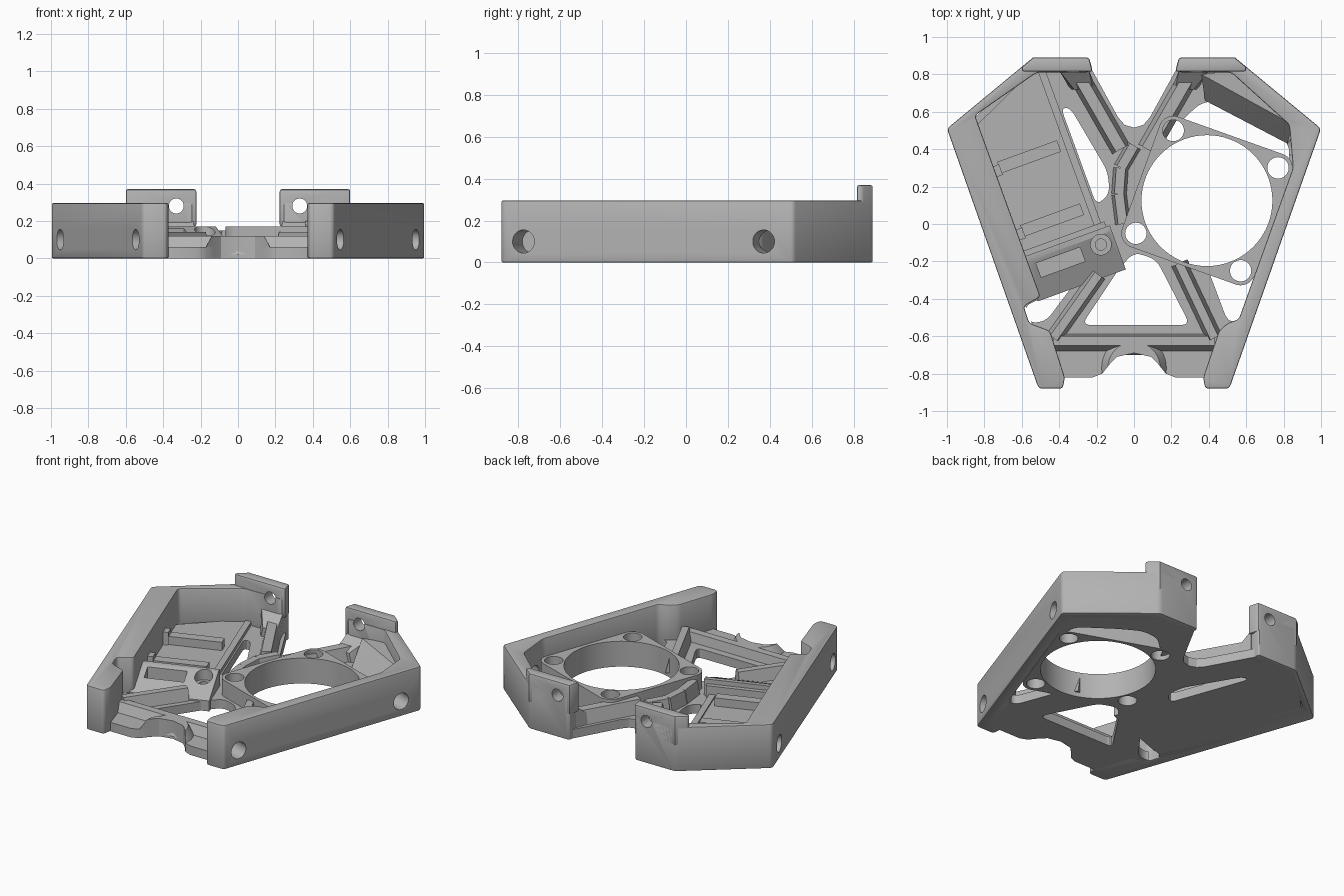
import bpy, bmesh, math
from mathutils import Vector, Matrix

if "Cube" in bpy.data.objects:
    bpy.data.objects.remove(bpy.data.objects["Cube"])

grey = bpy.data.materials.new("plain grey")
grey.use_nodes = True
colour = (0.45, 0.45, 0.45, 1)
grey.diffuse_color = colour
grey.node_tree.nodes["Principled BSDF"].inputs["Base Color"].default_value = colour


def finish(name, bm):
    bmesh.ops.recalc_face_normals(bm, faces=bm.faces)
    mesh = bpy.data.meshes.new(name)
    bm.to_mesh(mesh)
    bm.free()
    mesh.materials.append(grey)
    ob = bpy.data.objects.new(name, mesh)
    bpy.context.collection.objects.link(ob)
    return ob


def rounded(pts, r, n=5):
    out = []
    for i, p in enumerate(pts):
        p, a, b = Vector(p), Vector(pts[i - 1]), Vector(pts[(i + 1) % len(pts)])
        s = p + (a - p).normalized() * min(r, (a - p).length * 0.45)
        e = p + (b - p).normalized() * min(r, (b - p).length * 0.45)
        for k in range(n + 1):
            t = k / n
            out.append(s * (1 - t) ** 2 + p * 2 * t * (1 - t) + e * t * t)
    return out


def prism(name, pts, z0, z1):
    bm = bmesh.new()
    face = bm.faces.new([bm.verts.new((p[0], p[1], z0)) for p in pts])
    top = bmesh.ops.extrude_face_region(bm, geom=[face])
    for v in top["geom"]:
        if isinstance(v, bmesh.types.BMVert):
            v.co.z = z1
    return finish(name, bm)


def hull(name, pts):
    bm = bmesh.new()
    for p in pts:
        bm.verts.new(p)
    bmesh.ops.convex_hull(bm, input=bm.verts)
    bmesh.ops.dissolve_limit(bm, angle_limit=0.01, verts=bm.verts, edges=bm.edges)
    return finish(name, bm)


def rod(name, centre, axis, r, length, r2=None, n=40):
    bm = bmesh.new()
    turn = Vector((0, 0, 1)).rotation_difference(Vector(axis)).to_matrix().to_4x4()
    bmesh.ops.create_cone(bm, cap_ends=True, segments=n, radius1=r, radius2=r if r2 is None else r2,
                          depth=length, matrix=Matrix.Translation(centre) @ turn)
    return finish(name, bm)


def rib(name, a, b, bottom, top, z0, z1):
    a, b = Vector(a), Vector(b)
    side = (b - a).normalized().orthogonal()
    pts = []
    for p in (a, b):
        for w, z in ((bottom, z0), (top, z1)):
            for s in (-1, 1):
                q = p + side * w * s / 2
                pts.append((q.x, q.y, z))
    return hull(name, pts)


def bake(ob, mod):
    deps = bpy.context.evaluated_depsgraph_get()
    new = bpy.data.meshes.new_from_object(ob.evaluated_get(deps))
    ob.modifiers.remove(mod)
    ob.data = new


def cut(ob, cutters):
    for c in cutters:
        m = ob.modifiers.new("cut", "BOOLEAN")
        m.operation, m.solver, m.object = "DIFFERENCE", "EXACT", c
        bake(ob, m)


def bevel(ob, width):
    m = ob.modifiers.new("bevel", "BEVEL")
    m.width, m.segments, m.limit_method, m.angle_limit = width, 2, "ANGLE", math.radians(40)
    bake(ob, m)


def mirrored(half):
    return half + [(-x, y) for x, y in reversed(half) if abs(x) > 1e-4]


# Cutters
cutters = []
fan, lugs = (0.39, 0.125), [(0.21, 0.50), (0.77, 0.30), (0.57, -0.25), (0.01, -0.05)]
ring_cuts = [rod("fan_cutter", (*fan, 0.1), (0, 0, 1), 0.35, 0.6, n=72)]
ring_cuts += [rod("lug_cutter", (*p, 0.1), (0, 0, 1), 0.057, 0.6) for p in lugs]
openings = [
    [(-0.28, -0.54), (-0.08, -0.24), (0.0, -0.15), (0.12, -0.19), (0.30, -0.54)],
    [(-0.39, 0.62), (-0.34, 0.62), (-0.14, 0.28), (-0.13, 0.16), (-0.20, 0.10)],
    [(-0.59, -0.44), (-0.32, -0.32), (-0.47, -0.52), (-0.56, -0.53)],
    [(0.24, 0.54), (0.36, 0.65), (0.48, 0.66), (0.62, 0.58), (0.83, 0.43), (0.83, 0.31), (0.6, 0.3)],
    [(0.38, -0.2), (0.50, -0.52), (0.56, -0.52), (0.70, -0.1), (0.84, 0.28), (0.6, 0.1)],
]
floor_cuts = [prism("opening_cutter", rounded(p, 0.05), -0.1, 0.5) for p in openings]
bolt_cuts, tab_cuts = [], []
for s in (-1, 1):
    for y in (-0.775, 0.37):
        x = 1 - 0.3525 * (0.51 - y)
        bolt_cuts.append(rod("bolt_cutter", (s * x, y, 0.1), (s * 0.943, -0.333, 0), 0.055, 0.28))
    tab_cuts.append(rod("tab_cutter", (s * 0.33, 0.85, 0.28), (0, 1, 0), 0.04, 0.4))
notch = [(0, -0.69), (0.09, -0.71), (0.13, -0.75), (0.17, -0.80), (0.22, -0.82)]
notch_cut = prism("notch_cutter", mirrored(notch + [(0.22, -1.1)]), -0.1, 0.5)
cutters += ring_cuts + floor_cuts + bolt_cuts + tab_cuts + [notch_cut]

# Floor
half = [(0, 0.515), (0.05, 0.53), (0.085, 0.57), (0.25, 0.87), (0.54, 0.87),
        (0.92, 0.5), (0.45, -0.8), (0.37, -0.82)] + notch[::-1]
base = prism("floor_plate", mirrored(half), 0, 0.06)
cut(base, floor_cuts + ring_cuts + bolt_cuts)

# Side walls with the back returns
inner_left = [(-0.37, -0.82), (-0.45, -0.57), (-0.56, -0.53), (-0.59, -0.44), (-0.50, -0.39),
              (-0.85, 0.58), (-0.52, 0.81)]
inner_right = [(0.37, -0.82), (0.455, -0.57), (0.50, -0.53), (0.56, -0.51), (0.85, 0.30),
               (0.83, 0.53), (0.52, 0.81)]
for name, s, inner in (("left", 1, inner_right), ("right", -1, inner_left)):
    outer = [(0.24, 0.81), (0.24, 0.89), (0.54, 0.89), (1, 0.51), (0.51, -0.88), (0.38, -0.88)]
    wall = prism(name + "_wall", rounded(inner + [(s * x, y) for x, y in outer], 0.02, 3), 0, 0.295)
    bevel(wall, 0.008)
    cut(wall, bolt_cuts + tab_cuts)
    # Raised back tab
    tab = prism(name + "_tab", [(s * x, y) for x, y in
                ((0.22, 0.815), (0.24, 0.89), (0.54, 0.89), (0.60, 0.84), (0.60, 0.815))], 0.17, 0.37)
    bevel(tab, 0.012)
    cut(tab, tab_cuts)
    # Gusset under the tab and the arm of the fork
    hull(name + "_gusset", [(s * x, y, z) for x, y, z in
         ((0.24, 0.82, 0.03), (0.40, 0.82, 0.03), (0.24, 0.82, 0.2), (0.40, 0.82, 0.2),
          (0.20, 0.72, 0.03), (0.34, 0.72, 0.03), (0.22, 0.72, 0.12), (0.32, 0.72, 0.12))])
    rib(name + "_fork_rib", (s * 0.30, 0.80), (s * 0.07, 0.40), 0.12, 0.06, 0.03, 0.15)

# Sloped ledge in the back corner
hull("back_corner_ledge", [(0.52, 0.82, 0.02), (0.85, 0.53, 0.02), (0.82, 0.43, 0.02), (0.48, 0.66, 0.02),
     (0.52, 0.82, 0.21), (0.85, 0.53, 0.21), (0.82, 0.43, 0.07), (0.48, 0.66, 0.07), (0.36, 0.8, 0.02),
     (0.36, 0.8, 0.2), (0.38, 0.66, 0.06)])

# Fan ring with four lugs
ring = hull("fan_ring", [(x + 0.078 * math.cos(a), y + 0.078 * math.sin(a), z) for x, y in lugs
            for z in (0, 0.17) for a in [k * math.tau / 32 for k in range(32)]])
cut(ring, ring_cuts)

# Spine and diagonal ribs
path = [(0.0, 0.42), (-0.07, 0.30), (-0.08, 0.16), (-0.06, 0.0)]
for a, b in zip(path, path[1:]):
    rib("spine_rib", a, b, 0.09, 0.05, 0.03, 0.15)
for s, top in ((1, (0.24, -0.21)), (-1, (-0.19, -0.27))):
    rib("diagonal_rib", top, (s * 0.43, -0.61), 0.10, 0.045, 0.03, 0.14)

# Front crossmember and saddle
hull("front_rib", [(s * 0.43, y, z) for s in (-1, 1) for y, z in
     ((-0.58, 0.02), (-0.70, 0.02), (-0.60, 0.12), (-0.65, 0.12))])
saddle = rod("front_saddle", (0, -0.77, 0.075), (0, 0, 1), 0.19, 0.09, 0.14)
cut(saddle, [notch_cut])

# Tilted board tray
ang = math.radians(20)


def tray(u, v):
    return (-0.57 + u * math.cos(ang) - v * math.sin(ang), -0.2 + u * math.sin(ang) + v * math.cos(ang))


def tray_box(name, u0, u1, v0, v1, z0, z1):
    return prism(name, [tray(u0, v0), tray(u1, v0), tray(u1, v1), tray(u0, v1)], z0, z1)


prism("tray_plate", [tray(*p) for p in ((0, 0), (0.40, 0), (0.40, 0.93), (0.33, 0.93), (0, 0.78))], 0.02, 0.075)
tray_box("tray_edge", 0.40, 0.44, 0, 0.93, 0.02, 0.085)
for v in (0.13, 0.49):
    tray_box("tray_block", 0.03, 0.37, v, v + 0.065, 0.03, 0.13)
    tray_box("tray_peg", 0.0, 0.035, v - 0.01, v + 0.05, 0.03, 0.16)
tray_box("tray_rail", 0, 0.46, 0.03, 0.06, 0.03, 0.14)

# Sloped connector bracket with window and screw seat
bracket = hull("connector_bracket", [(*tray(u, v), z) for u in (-0.02, 0.48) for v, z in
               ((0.03, 0.0), (0.03, 0.17), (0, 0.17), (-0.14, 0.07), (-0.22, 0.07), (-0.22, 0.0))])
window = tray_box("window_cutter", 0.04, 0.29, -0.105, -0.025, 0.05, 0.4)
seat = rod("seat_cutter", (*tray(0.40, -0.05), 0.25), (0, 0, 1), 0.055, 0.3)
pilot = rod("pilot_cutter", (*tray(0.40, -0.05), 0.25), (0, 0, 1), 0.03, 0.42)
cut(bracket, [window, seat, pilot])
cutters += [window, seat, pilot]

# Remove cutters and shade
for c in cutters:
    bpy.data.objects.remove(c)
for ob in bpy.context.collection.objects:
    if ob.type == "MESH":
        for p in ob.data.polygons:
            p.use_smooth = True
        ob.data.set_sharp_from_angle(angle=math.radians(30))
